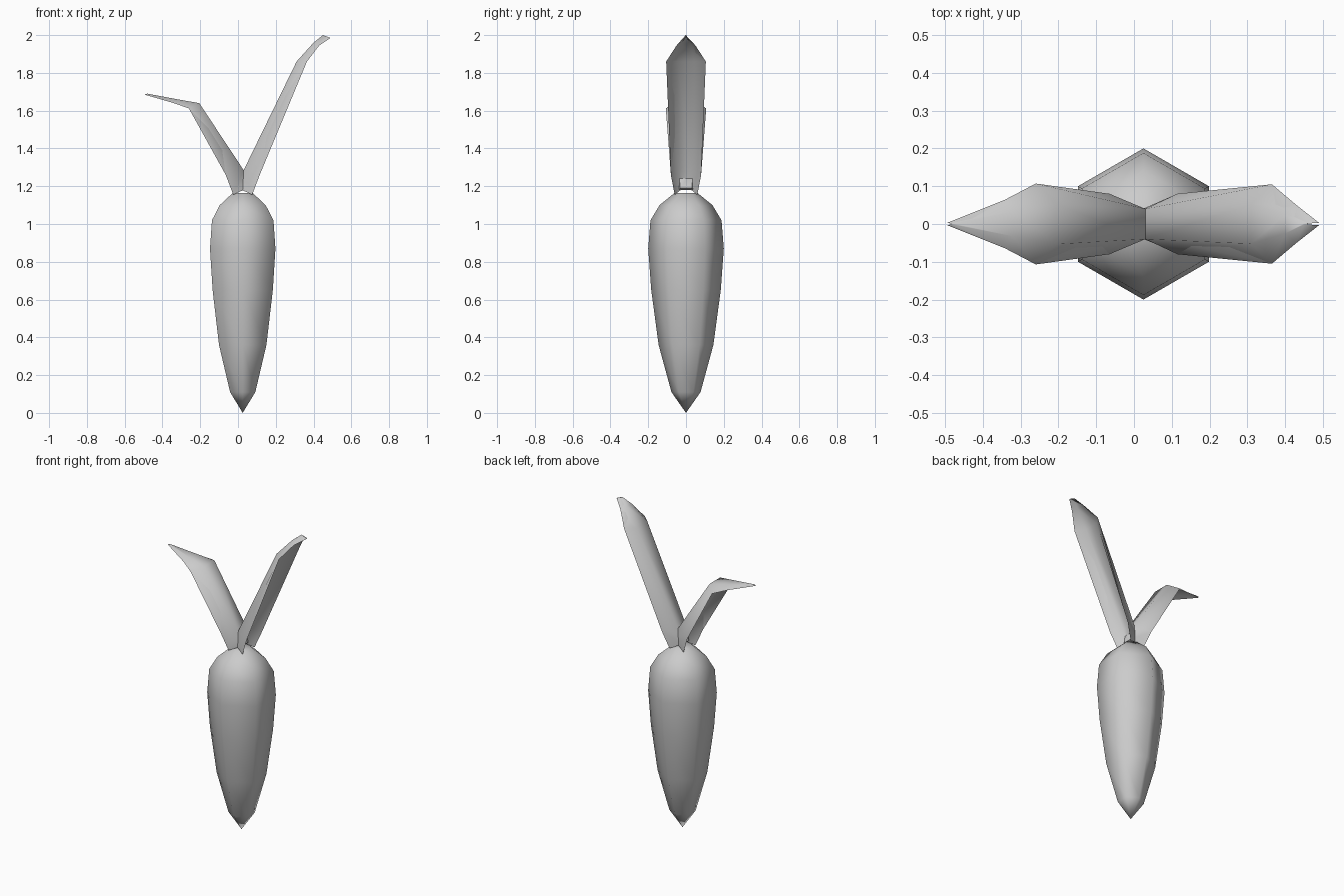
import bpy, bmesh, math

if "Cube" in bpy.data.objects:
    bpy.data.objects.remove(bpy.data.objects["Cube"])

CX = 0.025  # axis of the root


def finish(name, bm, angle):
    bmesh.ops.recalc_face_normals(bm, faces=bm.faces)
    me = bpy.data.meshes.new(name)
    bm.to_mesh(me)
    bm.free()
    ob = bpy.data.objects.new(name, me)
    bpy.context.collection.objects.link(ob)
    bpy.ops.object.select_all(action='DESELECT')
    ob.select_set(True)
    bpy.context.view_layer.objects.active = ob
    bpy.ops.object.shade_smooth_by_angle(angle=math.radians(angle))
    return ob


def loft(bm, rings):
    # rings of points joined by quads, both ends capped
    vr = [[bm.verts.new(p) for p in r] for r in rings]
    n = len(vr[0])
    for a, b in zip(vr, vr[1:]):
        for i in range(n):
            j = (i + 1) % n
            bm.faces.new((a[i], a[j], b[j], b[i]))
    bm.faces.new(vr[0])
    bm.faces.new(vr[-1])
    bmesh.ops.remove_doubles(bm, verts=bm.verts, dist=0.0008)


# six-sided tapered root
profile = [(0.0002, 0.0), (0.077, 0.11), (0.145, 0.36), (0.184, 0.65),
           (0.20, 0.87), (0.188, 1.02), (0.14, 1.10), (0.06, 1.165)]
bm = bmesh.new()
loft(bm, [[(CX + r * math.sin(k * math.pi / 3), r * math.cos(k * math.pi / 3), z)
           for k in range(6)] for r, z in profile])
finish("root", bm, 65)


# arched leaf: each section gives outer rim (x, z), inner ridge (x, z), half width
def leaf(name, sections):
    bm = bmesh.new()
    rings = []
    for (ex, ez), (rx, rz), w in sections:
        ux, uz = rx + (ex - rx) * 0.25, rz + (ez - rz) * 0.25  # underside
        h = w * 0.5
        rings.append([(ex, -w, ez), (rx, -h, rz), (rx, h, rz),
                      (ex, w, ez), (ux, h * 0.9, uz), (ux, -h * 0.9, uz)])
    loft(bm, rings)
    return finish(name, bm, 60)


leaf("tall_leaf", [
    ((0.075, 1.155), (0.0, 1.19), 0.06),
    ((0.115, 1.26), (0.03, 1.285), 0.08),
    ((0.365, 1.86), (0.31, 1.86), 0.105),
    ((0.43, 1.945), (0.40, 1.96), 0.05),
    ((0.49, 1.985), (0.45, 2.0), 0.003)])

leaf("short_leaf", [
    ((-0.025, 1.155), (0.05, 1.19), 0.06),
    ((-0.065, 1.26), (0.03, 1.285), 0.08),
    ((-0.26, 1.612), (-0.205, 1.64), 0.107),
    ((-0.34, 1.64), (-0.32, 1.66), 0.065),
    ((-0.495, 1.685), (-0.48, 1.69), 0.003)])
